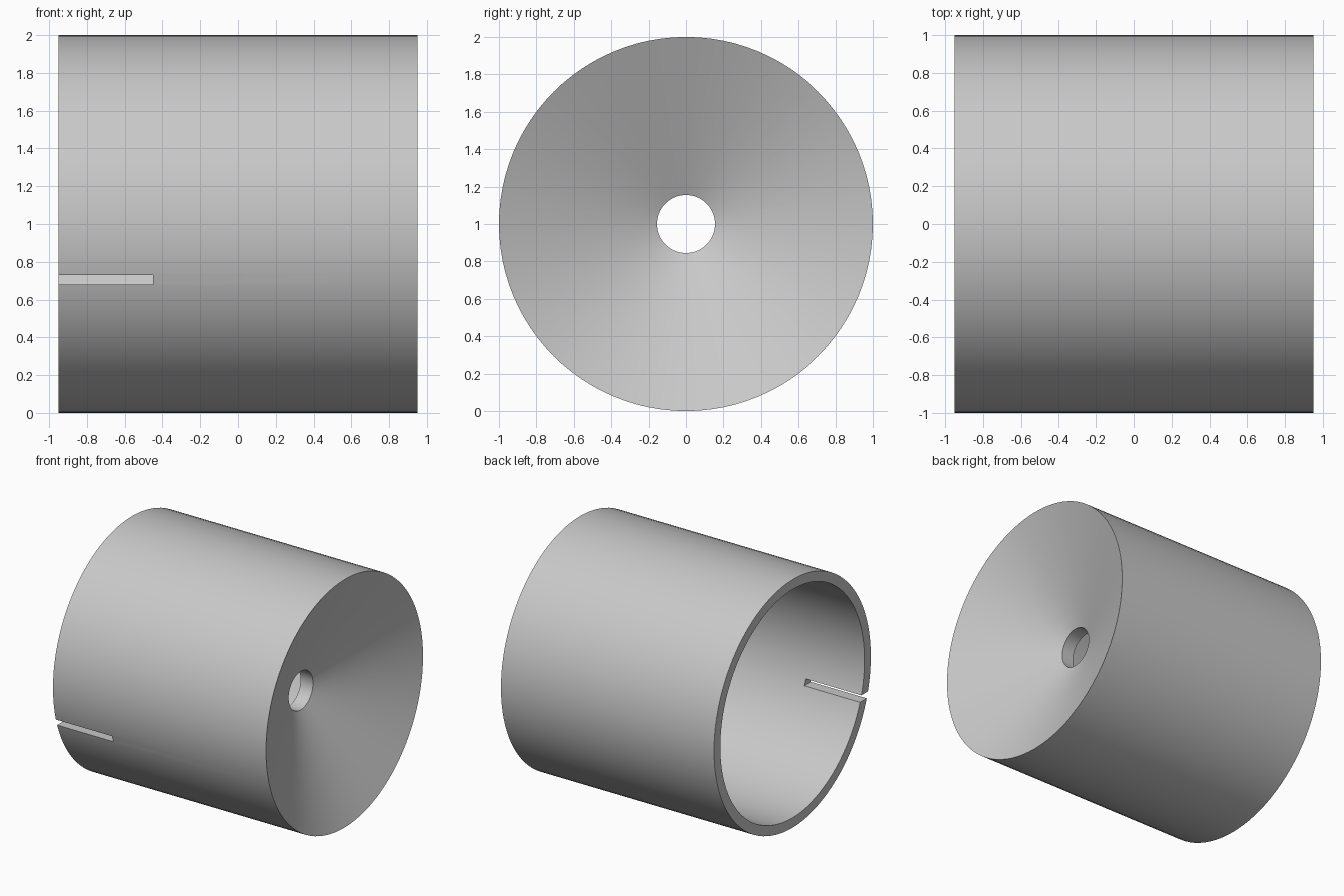
import bpy
import bmesh
from math import radians, tau
from mathutils import Matrix

default = bpy.data.objects.get("Cube")
if default:
    bpy.data.objects.remove(default, do_unlink=True)

SEGMENTS = 96
OUTER, INNER, HOLE = 1.0, 0.92, 0.155
END = 0.95           # half length along x
TIP = 0.56           # where the recessed cone meets the hole
WALL = 0.11          # cone thickness along x

grey = bpy.data.materials.new("plain grey")
grey.use_nodes = True
colour = (0.58, 0.58, 0.58, 1)
grey.diffuse_color = colour
grey.node_tree.nodes["Principled BSDF"].inputs["Base Color"].default_value = colour


def make_object(name, bm):
    mesh = bpy.data.meshes.new(name)
    bm.to_mesh(mesh)
    bm.free()
    obj = bpy.data.objects.new(name, mesh)
    bpy.context.collection.objects.link(obj)
    mesh.materials.append(grey)
    return obj


# Cup: closed wall profile (x, radius) spun around the x axis
slope = (END - TIP) / (OUTER - HOLE)
inner_corner = TIP - WALL + (INNER - HOLE) * slope
profile = [(-END, INNER), (-END, OUTER), (END, OUTER), (TIP, HOLE),
           (TIP - WALL, HOLE), (inner_corner, INNER)]
bm = bmesh.new()
verts = [bm.verts.new((x, 0, 1 + r)) for x, r in profile]
edges = [bm.edges.new((v, verts[i - 1])) for i, v in enumerate(verts)]
bmesh.ops.spin(bm, geom=verts + edges, cent=(0, 0, 1), axis=(1, 0, 0),
               angle=tau, steps=SEGMENTS, use_duplicate=False)
bmesh.ops.remove_doubles(bm, verts=bm.verts, dist=0.0001)
bmesh.ops.recalc_face_normals(bm, faces=bm.faces)
cup = make_object("slotted_cup", bm)

# Slot through the front wall, open at the rim
bm = bmesh.new()
bmesh.ops.create_cube(bm, size=1, matrix=Matrix.Translation((-0.75, -0.9, 0.705))
                      @ Matrix.Diagonal((0.6, 0.6, 0.05, 1)))
cutter = make_object("slot_cutter", bm)
cutter.hide_render = True

cut = cup.modifiers.new("slot", 'BOOLEAN')
cut.operation = 'DIFFERENCE'
cut.solver = 'EXACT'
cut.object = cutter

bpy.ops.object.select_all(action='DESELECT')
cup.select_set(True)
bpy.context.view_layer.objects.active = cup
bpy.ops.object.modifier_apply(modifier=cut.name)
bpy.data.objects.remove(cutter, do_unlink=True)
bpy.ops.object.shade_smooth_by_angle(angle=radians(30))
